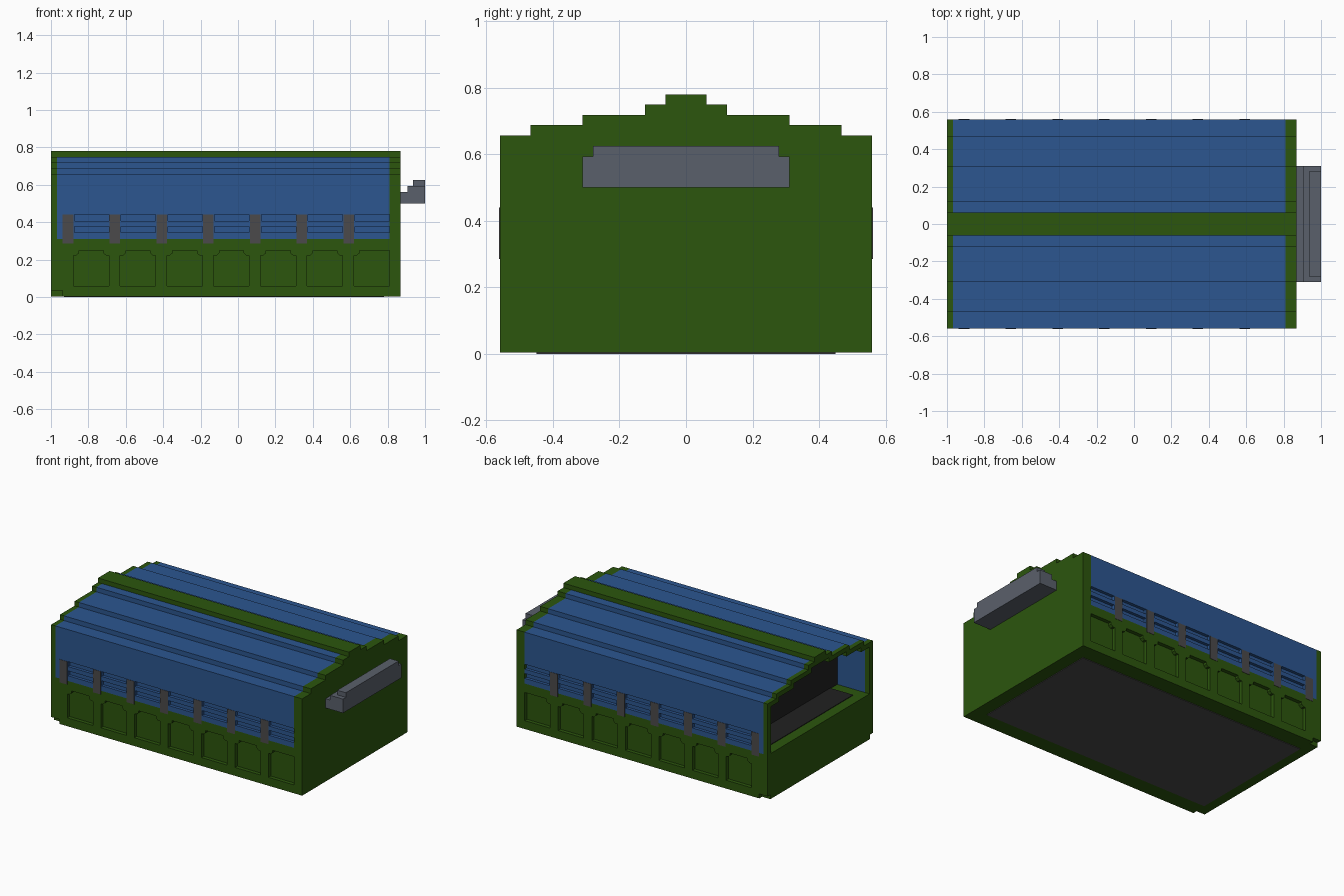
import bpy, bmesh

if "Cube" in bpy.data.objects:
    bpy.data.objects.remove(bpy.data.objects["Cube"], do_unlink=True)


def material(name, rgb):
    m = bpy.data.materials.new(name)
    m.use_nodes = True
    m.diffuse_color = (*rgb, 1)
    bsdf = next(n for n in m.node_tree.nodes if n.type == 'BSDF_PRINCIPLED')
    bsdf.inputs["Base Color"].default_value = (*rgb, 1)
    return m


GREEN = material("dark green", (0.025, 0.092, 0.004))
BLUE = material("blue", (0.025, 0.093, 0.279))
STEEL = material("steel grey", (0.102, 0.117, 0.147))
GREY = material("dark grey", (0.07, 0.068, 0.069))
DARK = material("charcoal", (0.015, 0.015, 0.015))


def prism(name, points, axis, a, b, mat):
    """Extrude a 2D outline along x (points are y, z) or y (points are x, z)."""
    bm = bmesh.new()
    def co(p, t):
        return (t, p[0], p[1]) if axis == 'x' else (p[0], t, p[1])
    lo = [bm.verts.new(co(p, a)) for p in points]
    hi = [bm.verts.new(co(p, b)) for p in points]
    bm.faces.new(lo)
    bm.faces.new(hi)
    n = len(points)
    for i in range(n):
        j = (i + 1) % n
        bm.faces.new((lo[i], lo[j], hi[j], hi[i]))
    bmesh.ops.recalc_face_normals(bm, faces=bm.faces)
    me = bpy.data.meshes.new(name)
    bm.to_mesh(me)
    bm.free()
    me.materials.append(mat)
    ob = bpy.data.objects.new(name, me)
    bpy.context.collection.objects.link(ob)
    return ob


def box(name, x, y, z, mat):
    pts = [(y[0], z[0]), (y[1], z[0]), (y[1], z[1]), (y[0], z[1])]
    return prism(name, pts, 'x', x[0], x[1], mat)


def cut(target, cutters):
    """Subtract the cutters from the target, then discard them."""
    for c in cutters:
        c.hide_render = True
        m = target.modifiers.new("cut", 'BOOLEAN')
        m.operation, m.solver, m.object = 'DIFFERENCE', 'EXACT', c
    bpy.context.view_layer.update()
    dg = bpy.context.evaluated_depsgraph_get()
    me = bpy.data.meshes.new_from_object(target.evaluated_get(dg))
    target.modifiers.clear()
    target.data = me
    for c in cutters:
        bpy.data.objects.remove(c, do_unlink=True)


def mirrored(half):
    """Complete an outline given on the +y side."""
    return half + [(-y, z) for y, z in reversed(half)]


DECK = 0.31
W = 0.56
# stepped roof outlines, from the outer foot up to the middle
outer = [(W, DECK), (W, 0.656), (0.467, 0.656), (0.467, 0.688), (0.311, 0.688),
         (0.311, 0.719), (0.124, 0.719), (0.124, 0.75)]
inner = [(0.525, DECK), (0.525, 0.625), (0.437, 0.625), (0.437, 0.656), (0.281, 0.656),
         (0.281, 0.688), (0.094, 0.688), (0.094, 0.719)]
arch = mirrored(outer) + mirrored(inner)[::-1]

# lower body with window recesses on both long sides
body = box("lower_body", (-1, 0.87), (-W, W), (0.004, DECK), GREEN)
STEP = 0.25
cutters = []
for side in (-1, 1):
    ya, yb = sorted((side * 0.535, side * 0.7))
    for i in range(7):
        x0 = -0.88 + i * STEP
        x1 = x0 + 0.19
        right = [(x1, 0.222), (x1 - 0.015, 0.222), (x1 - 0.03, 0.235), (x1 - 0.03, 0.25)]
        if i == 6:
            right = [(x1, 0.25)]
        pts = [(x0, 0.06), (x1, 0.06)] + right + [
            (x0 + 0.03, 0.25), (x0 + 0.03, 0.235), (x0 + 0.015, 0.222), (x0, 0.222)]
        cutters.append(prism("panel_cutter", pts, 'y', ya, yb, GREEN))
    # small corner notch at the open end
    ya, yb = sorted((side * 0.53, side * 0.7))
    cutters.append(box("notch_cutter", (-1.1, -0.938), (ya, yb), (-0.1, 0.034), GREEN))
cut(body, cutters)

# underside plate
box("underside_plate", (-0.93, 0.78), (-0.45, 0.45), (0.0, 0.008), GREY)

# stepped ends, closed on one side and open on the other
prism("open_end_frame", arch, 'x', -1, -0.968, GREEN)
prism("closed_end_wall", mirrored(outer), 'x', 0.81, 0.87, GREEN)

# blue stepped shell with ventilation slots
shell = prism("blue_shell", arch, 'x', -0.968, 0.81, BLUE)
cutters = []
for side in (-1, 1):
    ya, yb = sorted((side * 0.54, side * 0.7))
    for i in range(7):
        x0 = -0.875 + i * STEP
        for z0 in (0.345, 0.407):
            cutters.append(box("slot_cutter", (x0, x0 + 0.185), (ya, yb),
                               (z0, z0 + 0.033), BLUE))
cut(shell, cutters)

# posts between the slots
for side in (-1, 1):
    ya, yb = sorted((side * 0.535, side * 0.562))
    for i in range(7):
        x0 = -0.937 + i * STEP
        box("side_post", (x0, x0 + 0.057), (ya, yb), (0.285, 0.44), GREY)

# roof ridge
box("roof_ridge", (-1, 0.87), (-0.062, 0.062), (0.74, 0.78), GREEN)

# interior partition and floor seen through the open end
prism("inner_partition", mirrored(inner), 'x', -0.76, -0.73, DARK)
box("inner_floor", (-0.93, -0.76), (-0.45, 0.45), (DECK - 0.004, DECK + 0.004), DARK)

# stepped ledge on the closed end
box("ledge_base", (0.87, 1.0), (-0.311, 0.311), (0.5, 0.562), STEEL)
box("ledge_middle", (0.905, 1.0), (-0.311, 0.311), (0.562, 0.594), STEEL)
box("ledge_top", (0.936, 1.0), (-0.28, 0.28), (0.594, 0.625), STEEL)
